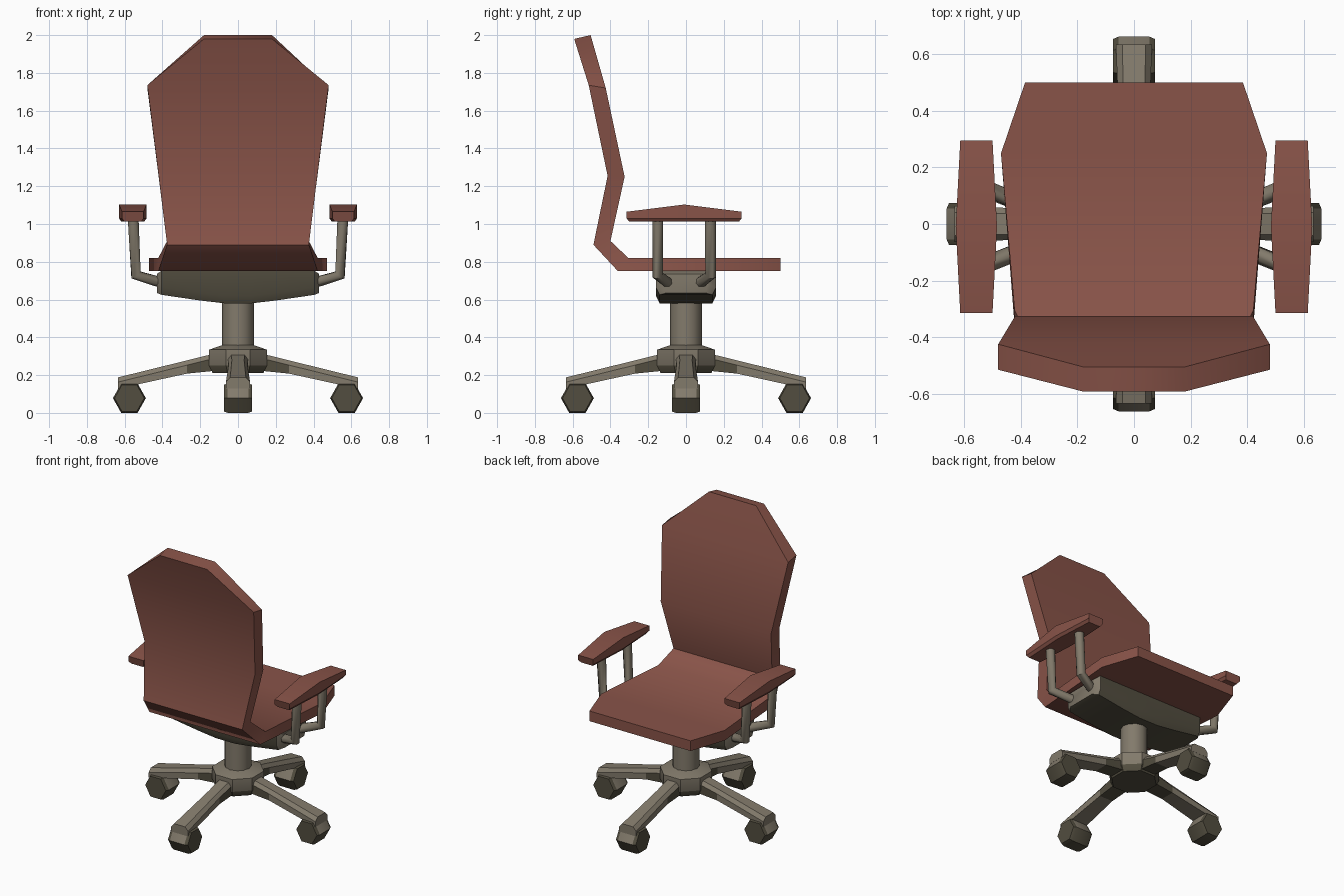
import bpy, bmesh, math
from mathutils import Vector, Matrix

if "Cube" in bpy.data.objects:
    bpy.data.objects.remove(bpy.data.objects["Cube"])


def material(name, rgb):
    m = bpy.data.materials.new(name)
    m.diffuse_color = (*rgb, 1)
    m.use_nodes = True
    m.node_tree.nodes["Principled BSDF"].inputs["Base Color"].default_value = m.diffuse_color
    return m


RED = material("red brown leather", (0.25, 0.088, 0.066))
GREY = material("warm grey metal", (0.225, 0.196, 0.148))
DARK = material("dark olive metal", (0.085, 0.075, 0.05))


def finish(name, bm, mats, rule=None, angle=35):
    """Turn a bmesh into an object; rule(face) picks the material index."""
    bmesh.ops.recalc_face_normals(bm, faces=bm.faces)
    bm.normal_update()
    if rule:
        for f in bm.faces:
            f.material_index = rule(f)
    me = bpy.data.meshes.new(name)
    bm.to_mesh(me)
    bm.free()
    for m in mats:
        me.materials.append(m)
    me.shade_smooth()
    me.set_sharp_from_angle(angle=math.radians(angle))
    ob = bpy.data.objects.new(name, me)
    bpy.context.collection.objects.link(ob)
    return ob


def loft(rings, matrix=Matrix()):
    """Skin a row of equal rings and cap both ends."""
    bm = bmesh.new()
    vs = [[bm.verts.new(matrix @ Vector(p)) for p in r] for r in rings]
    n = len(vs[0])
    for a, b in zip(vs, vs[1:]):
        for i in range(n):
            j = (i + 1) % n
            bm.faces.new((a[i], a[j], b[j], b[i]))
    bm.faces.new(vs[0])
    bm.faces.new(vs[-1])
    return bm


def circle(r, z, n, turn=0.0):
    return [(r * math.cos(turn + i * math.tau / n),
             r * math.sin(turn + i * math.tau / n), z) for i in range(n)]


def sweep(path, r, n=8):
    """Tube along a path with mitred bends."""
    pts = [Vector(p) for p in path]
    rings = []
    for i, p in enumerate(pts):
        d1 = (p - pts[i - 1]).normalized() if i else None
        d2 = (pts[i + 1] - p).normalized() if i < len(pts) - 1 else None
        t = ((d1 or d2) + (d2 or d1)).normalized()
        u = t.cross(Vector((0, 1, 0))).normalized()
        v = t.cross(u)
        rings.append([p + r * (u * math.cos(a) + v * math.sin(a))
                      for a in (math.tau * (k + .5) / n for k in range(n))])
    return loft(rings)


# Seat and backrest: half width, inner (y, z), outer (y, z)
shell = [(0.385, (0.50, 0.82), (0.50, 0.75)),
         (0.47, (0.25, 0.82), (0.25, 0.75)),
         (0.422, (-0.305, 0.82), (-0.36, 0.75)),
         (0.375, (-0.40, 0.91), (-0.49, 0.89)),
         (0.42, (-0.325, 1.25), (-0.415, 1.255)),
         (0.48, (-0.425, 1.72), (-0.515, 1.735)),
         (0.18, (-0.505, 2.0), (-0.592, 1.98))]
finish("seat_and_backrest",
       loft([[(-w, *a), (w, *a), (w, *b), (-w, *b)] for w, a, b in shell]),
       [RED], angle=50)

# Beam under the seat: x, half depth, bottom, top
half = [(0.07, 0.16, 0.58, 0.752), (0.20, 0.16, 0.595, 0.752),
        (0.405, 0.16, 0.625, 0.752), (0.43, 0.125, 0.635, 0.735)]
beam = [(-x, h, b, t) for x, h, b, t in reversed(half)] + half
finish("seat_beam",
       loft([[(x, -h, t), (x, -h, b + .04), (x, -h + .02, b),
              (x, h - .02, b), (x, h, b + .04), (x, h, t)] for x, h, b, t in beam]),
       [GREY, DARK],
       lambda f: int(abs(f.normal.x) < 0.5 and f.normal.z < 0.5))

# Armrests and their posts
for side, s in (("left", -1), ("right", 1)):
    pad = []
    for y, yb, hw, top in ((-0.315, -0.30, 0.057, 1.065), (-0.01, -0.01, 0.073, 1.103),
                           (0.295, 0.28, 0.057, 1.065)):
        cx = 0.557 * s
        pad.append([(cx - hw, y, top), (cx + hw, y, top), (cx + hw, y, 1.03),
                    (cx + hw - .013, yb, 1.012), (cx - hw + .013, yb, 1.012),
                    (cx - hw, y, 1.03)])
    finish(side + "_armrest", loft(pad), [RED])
    for end, e in (("rear", -1), ("front", 1)):
        path = [(0.555 * s, 0.14 * e - .01, 1.03), (0.54 * s, 0.14 * e - .01, 0.73),
                (0.39 * s, 0.08 * e - .01, 0.685)]
        finish(f"{side}_{end}_arm_post", sweep(path, 0.031), [GREY], angle=50)

# Column and hub
finish("column", loft([circle(0.085, z, 12) for z in (0.30, 0.62)]), [GREY])
t8 = math.pi / 8
finish("hub", loft([circle(0.145, 0.21, 8, t8), circle(0.165, 0.25, 8, t8),
                    circle(0.165, 0.335, 8, t8), circle(0.085, 0.36, 8, t8)]),
       [GREY, DARK], lambda f: int(f.calc_center_median().z < 0.255))

# Four legs, each with a hexagonal wheel
for i in range(4):
    turn = Matrix.Rotation(i * math.pi / 2, 4, 'Z')
    rings = [[(r - .0, -h, b), (r, -h, t - .025), (r, -.65 * h, t),
              (r, .65 * h, t), (r, h, t - .025), (r, h, b)]
             for r, h, t, b in ((0.10, .055, .32, .225), (0.27, .05, .278, .208),
                                (0.635, .064, .188, .128))]
    finish(f"leg_{i + 1}", loft(rings, turn), [GREY, DARK],
           lambda f: int(f.calc_center_median().to_2d().length < 0.25
                         and f.normal.z < 0.3))
    wheel = [[(0.575 + 0.087 * k * math.cos(a), w, 0.078 + 0.09 * k * math.sin(a))
              for a in (math.tau * j / 6 for j in range(6))]
             for w, k in ((-0.075, .9), (-0.055, 1), (0.055, 1), (0.075, .9))]
    axis = turn @ Vector((0, 1, 0))
    finish(f"wheel_{i + 1}", loft(wheel, turn), [GREY, DARK],
           lambda f: int(abs(f.normal.dot(axis)) > 0.3 or f.normal.z < -0.3))
